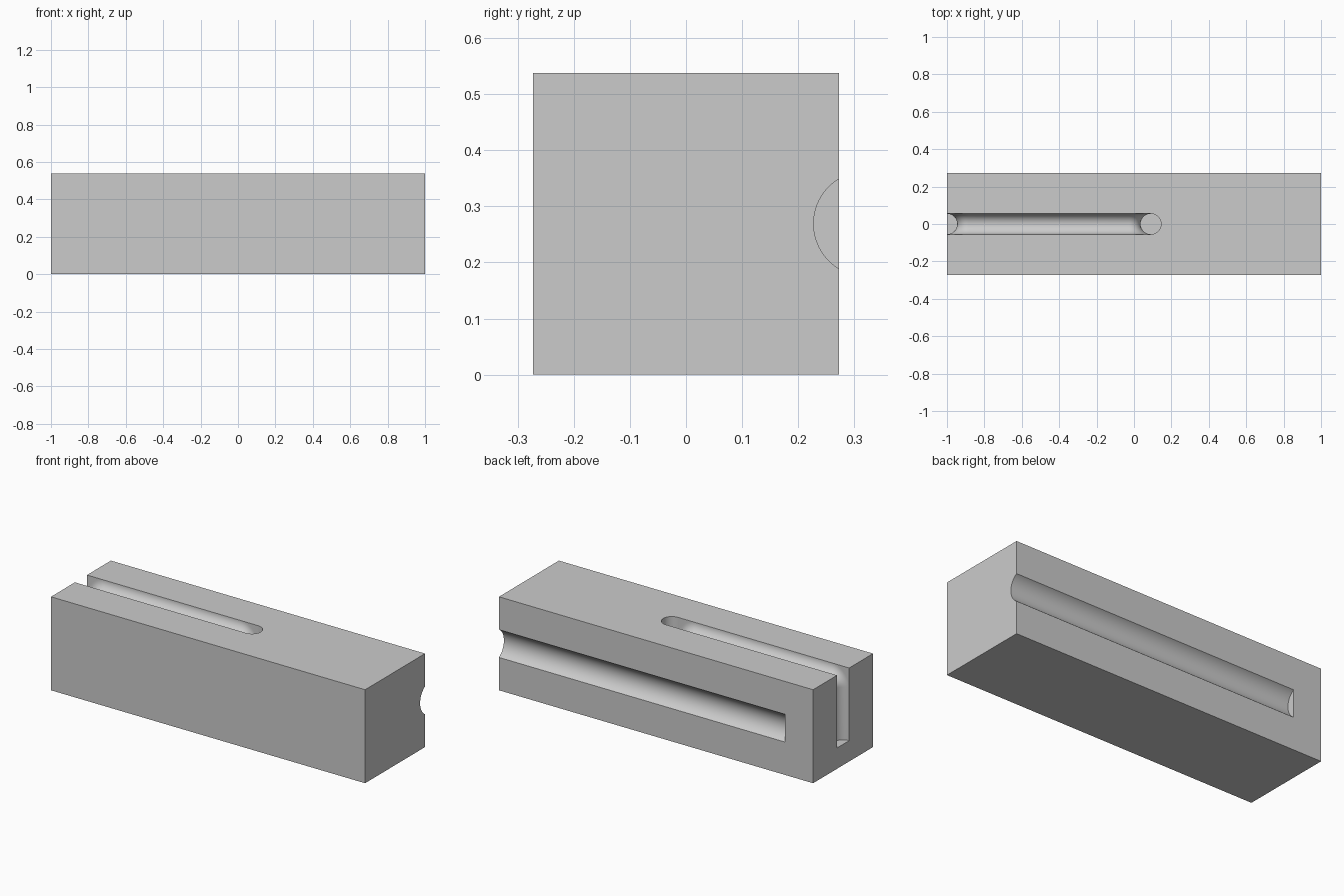
import bpy, bmesh
from math import pi, sin, cos
from mathutils import Matrix

if "Cube" in bpy.data.objects:
    bpy.data.objects.remove(bpy.data.objects["Cube"])

DEPTH, HEIGHT = 0.545, 0.538
ABOVE = HEIGHT + 0.1

grey = bpy.data.materials.new("plain grey")
grey.use_nodes = True
grey.diffuse_color = (0.6, 0.6, 0.6, 1)
grey.node_tree.nodes["Principled BSDF"].inputs["Base Color"].default_value = (0.6, 0.6, 0.6, 1)


def make_object(name, bm):
    bmesh.ops.recalc_face_normals(bm, faces=bm.faces)
    mesh = bpy.data.meshes.new(name)
    bm.to_mesh(mesh)
    bm.free()
    mesh.materials.append(grey)
    obj = bpy.data.objects.new(name, mesh)
    bpy.context.collection.objects.link(obj)
    return obj


# Rectangular block
bm = bmesh.new()
bmesh.ops.create_cube(bm, size=1)
bmesh.ops.scale(bm, vec=(2, DEPTH, HEIGHT), verts=bm.verts)
bmesh.ops.translate(bm, vec=(0, 0, HEIGHT / 2), verts=bm.verts)
block = make_object("block", bm)

# Shallow round-bottomed groove along the back, open at the left end
bm = bmesh.new()
x0, x1 = -0.82, 1.1
bmesh.ops.create_cone(bm, cap_ends=True, segments=96, radius1=0.0935, radius2=0.0935, depth=x1 - x0,
                      matrix=Matrix.Translation(((x0 + x1) / 2, 0.321, 0.269)) @ Matrix.Rotation(pi / 2, 4, "Y"))
back_groove = make_object("back_groove_cutter", bm)

# Top groove: a trough that bends down into a deep round hole at each end
R, BEND, FLOOR = 0.055, 0.06, 0.12
MIDDLE, HALF = -0.455, 0.545
STEPS, ARC = 12, 24
SWEEP = R + BEND
ANGLES = [-pi / 2 + pi * i / ARC for i in range(ARC + 1)]


def ring(t, z_end=None):
    """Cross-section at bend fraction t, or at the hole floor when z_end is given."""
    a = t * pi / 2
    start = HALF - SWEEP
    cx, cz = start + SWEEP * sin(a), HEIGHT - SWEEP * (1 - cos(a))
    if z_end is not None:
        cx, cz = HALF, z_end
    under = [(cx - R * cos(p) * sin(a), R * sin(p), cz - R * cos(p) * cos(a)) for p in ANGLES]
    slide, drop = min(1, 2 * t), max(0, 2 * t - 1)
    over = [(start + (HALF + R * cos(p) - start) * slide, R * sin(p), ABOVE + (cz - ABOVE) * drop)
            for p in reversed(ANGLES)]
    return under + over


half_path = [ring(i / STEPS) for i in range(STEPS + 1)] + [ring(1, FLOOR)]
mirrored = [[(-x, y, z) for x, y, z in r] for r in reversed(half_path)]
bm = bmesh.new()
rings = [[bm.verts.new((MIDDLE + x, y, z)) for x, y, z in r] for r in mirrored + half_path]
count = len(rings[0])
for a, b in zip(rings, rings[1:]):
    for i in range(count):
        j = (i + 1) % count
        bm.faces.new((a[i], a[j], b[j], b[i]))
bm.faces.new(rings[0])
bm.faces.new(rings[-1])
bmesh.ops.remove_doubles(bm, verts=bm.verts, dist=1e-5)
top_groove = make_object("top_groove_cutter", bm)

# Cut both grooves out of the block
bpy.ops.object.select_all(action="DESELECT")
bpy.context.view_layer.objects.active = block
block.select_set(True)
for cutter in (back_groove, top_groove):
    mod = block.modifiers.new(cutter.name, "BOOLEAN")
    mod.operation, mod.solver, mod.object = "DIFFERENCE", "EXACT", cutter
    bpy.ops.object.modifier_apply(modifier=mod.name)
    bpy.data.objects.remove(cutter)
bpy.ops.object.shade_smooth_by_angle(angle=pi / 6)
